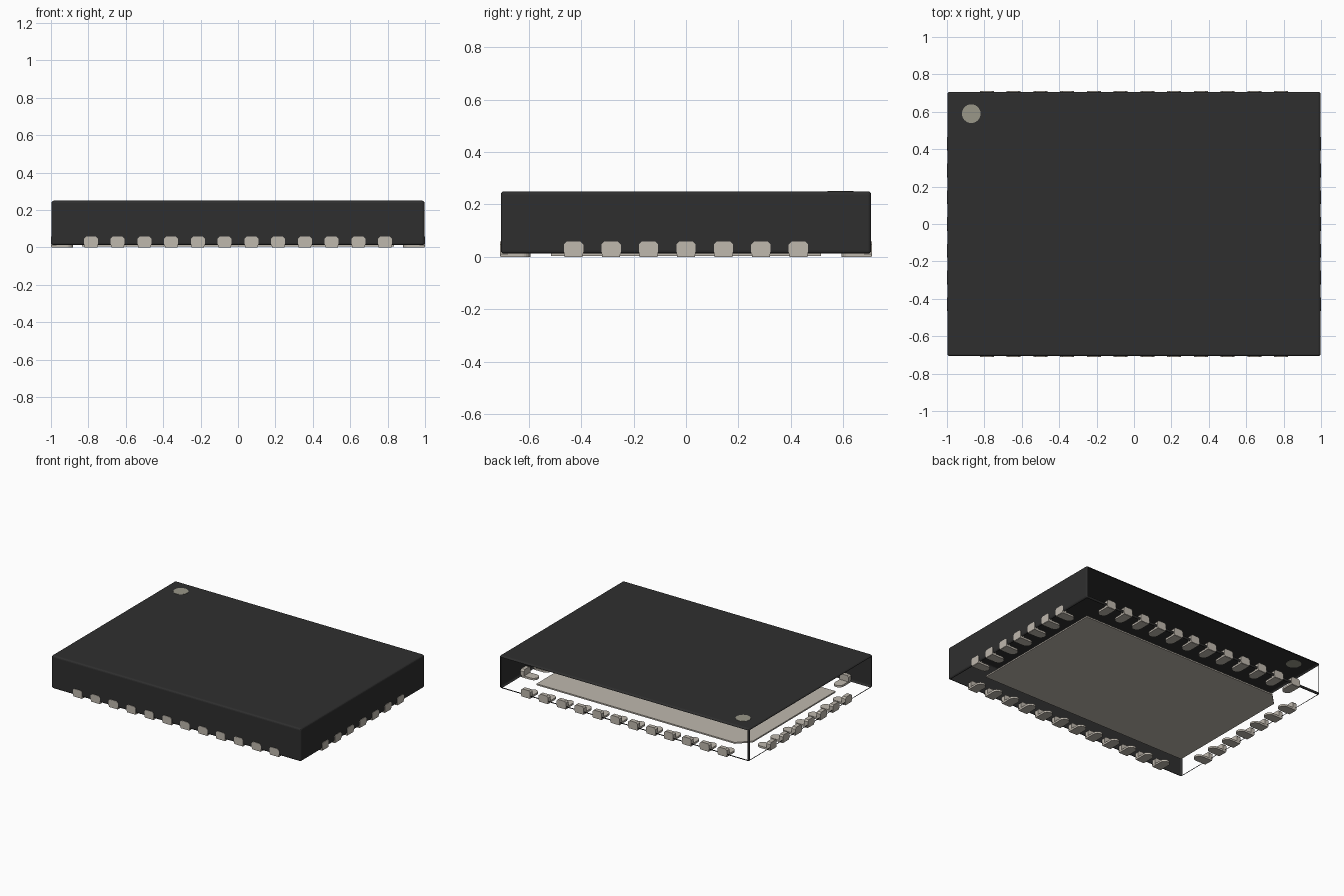
import bpy, bmesh, math
from mathutils import Matrix, Vector

cube = bpy.data.objects.get("Cube")
if cube:
    bpy.data.objects.remove(cube, do_unlink=True)

HALF_X, HALF_Y = 1.0, 0.71      # outer faces of the terminals
GAP = 0.003                     # terminals stand proud of the body
BOTTOM, TOP = 0.012, 0.25
PITCH = 0.143


def material(name, colour):
    m = bpy.data.materials.new(name)
    m.use_nodes = True
    m.diffuse_color = (*colour, 1)
    m.node_tree.nodes["Principled BSDF"].inputs["Base Color"].default_value = (*colour, 1)
    return m


def add_object(name, bm, mat):
    bmesh.ops.recalc_face_normals(bm, faces=bm.faces)
    mesh = bpy.data.meshes.new(name)
    bm.to_mesh(mesh)
    bm.free()
    mesh.materials.append(mat)
    ob = bpy.data.objects.new(name, mesh)
    bpy.context.collection.objects.link(ob)
    return ob


def prism(bm, points, direction):
    """Extrude a closed outline along a direction."""
    face = bm.faces.new([bm.verts.new(p) for p in points])
    out = bmesh.ops.extrude_face_region(bm, geom=[face], use_keep_orig=True)
    verts = [g for g in out["geom"] if isinstance(g, bmesh.types.BMVert)]
    bmesh.ops.translate(bm, verts=verts, vec=Vector(direction))


black = material("black plastic", (0.028, 0.028, 0.028))
metal = material("tinned metal", (0.52, 0.48, 0.42))
marker = material("marker grey", (0.32, 0.31, 0.25))

# Body shell: rounded box, open underneath and on its back and right sides
bm = bmesh.new()
bmesh.ops.create_cube(bm, size=1)
bmesh.ops.scale(bm, verts=bm.verts,
                vec=(2 * (HALF_X - GAP), 2 * (HALF_Y - GAP), TOP - BOTTOM))
bmesh.ops.translate(bm, verts=bm.verts, vec=(0, 0, (TOP + BOTTOM) / 2))
bmesh.ops.bevel(bm, geom=bm.edges[:], offset=0.012, segments=3, profile=0.5,
                affect='EDGES')
bmesh.ops.recalc_face_normals(bm, faces=bm.faces)
open_sides = [Vector(d) for d in ((0, 0, -1), (0, 1, 0), (-1, 0, 0))]
walls = [f for f in bm.faces if f.calc_area() > 0.1
         and any(f.normal.dot(d) > 0.99 for d in open_sides)]
bmesh.ops.delete(bm, geom=walls, context='FACES')
add_object("body_shell", bm, black)

# Corner marker, visible from both sides of the top sheet
bm = bmesh.new()
bmesh.ops.create_cone(bm, cap_ends=True, segments=32, radius1=0.05, radius2=0.05,
                      depth=0.003, matrix=Matrix.Translation((-0.87, 0.59, TOP)))
add_object("corner_marker", bm, marker)

# Centre pad with one chamfered corner
px, py, cut = 0.835, 0.515, 0.085
bm = bmesh.new()
prism(bm, [(-px, -py, 0.004), (px, -py, 0.004), (px, py, 0.004),
           (-px + cut, py, 0.004), (-px, py - cut, 0.004)], (0, 0, 0.01))
add_object("centre_pad", bm, metal)


def terminal(bm):
    """Foot with a round inner end, plus a side block; outer face on y = 0."""
    r, length = 0.034, 0.117
    arc = [(r * math.cos(a), length - r + r * math.sin(a), 0)
           for a in (math.pi * i / 12 for i in range(13))]
    prism(bm, [(-r, GAP, 0), (r, GAP, 0)] + arc, (0, 0, 0.014))
    w, low, high, c = 0.037, 0.002, 0.058, 0.011
    prism(bm, [(-w + c / 2, 0, low), (w - c / 2, 0, low), (w, 0, low + c),
               (w, 0, high - c), (w - c, 0, high), (-w + c, 0, high),
               (-w, 0, high - c), (-w, 0, low + c)], (0, 0.03, 0))


# Rows of terminals on the four sides
rows = (("front", 12, HALF_Y, 0), ("left", 7, HALF_X, 90),
        ("back", 12, HALF_Y, 180), ("right", 7, HALF_X, 270))
for side, count, reach, angle in rows:
    bm = bmesh.new()
    for i in range(count):
        part = bmesh.new()
        terminal(part)
        place = Matrix.Rotation(math.radians(angle), 4, 'Z') @ Matrix.Translation(
            ((i - (count - 1) / 2) * PITCH, -reach, 0))
        part.transform(place)
        temp = bpy.data.meshes.new("part")
        part.to_mesh(temp)
        part.free()
        bm.from_mesh(temp)
        bpy.data.meshes.remove(temp)
    add_object(side + "_terminals", bm, metal)
